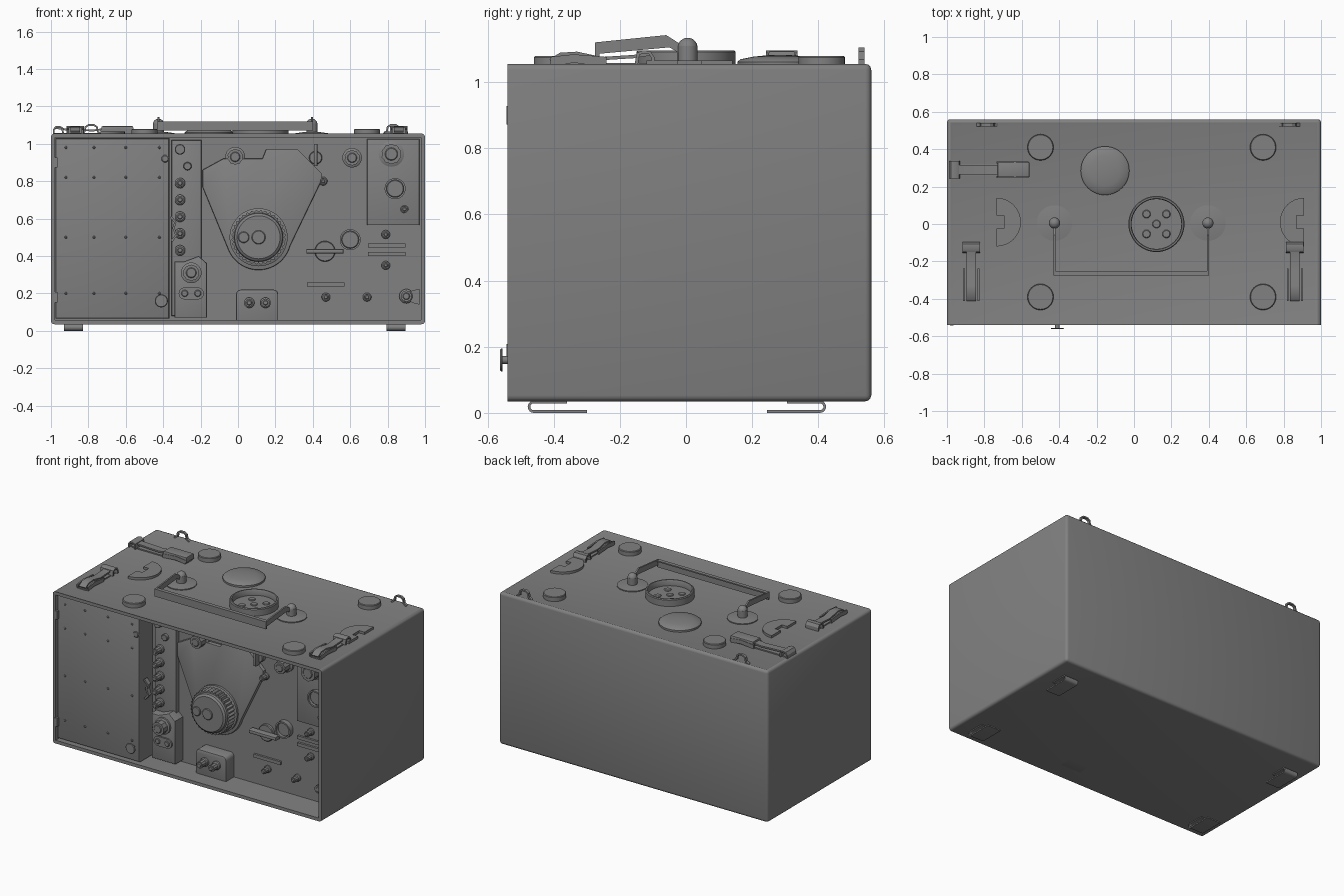
import bpy, bmesh
from math import sin, cos, pi, radians
from mathutils import Matrix, Vector

old = bpy.data.objects.get("Cube")
if old:
    bpy.data.objects.remove(old)

grey = bpy.data.materials.new("Dull grey metal")
grey.use_nodes = True
grey.diffuse_color = (0.22, 0.22, 0.22, 1)
grey.node_tree.nodes["Principled BSDF"].inputs["Base Color"].default_value = (0.22, 0.22, 0.22, 1)

# Working frames: local z points out of the front panel, out of the top, or along x
DEPTH = 0.19
FRONT = Matrix.Translation((0, -0.54 + DEPTH, 0)) @ Matrix.Rotation(pi / 2, 4, 'X')
DOOR = Matrix.Translation((0, -0.525, 0)) @ Matrix.Rotation(pi / 2, 4, 'X')
TOP = Matrix.Translation((0, 0, 1.049))
SIDE = Matrix(((0, 0, 1, 0), (1, 0, 0, 0), (0, 1, 0, 0), (0, 0, 0, 1)))


def finish(name, bm, frame=Matrix()):
    bmesh.ops.recalc_face_normals(bm, faces=bm.faces)
    mesh = bpy.data.meshes.new(name)
    bm.to_mesh(mesh)
    bm.free()
    mesh.transform(frame)
    mesh.materials.append(grey)
    mesh.shade_smooth()
    mesh.set_sharp_from_angle(angle=radians(32))
    ob = bpy.data.objects.new(name, mesh)
    bpy.context.collection.objects.link(ob)
    return ob


def prism(name, pts, h0, h1, frame, bevel=0):
    bm = bmesh.new()
    face = bm.faces.new([bm.verts.new((u, v, h0)) for u, v in pts])
    new = bmesh.ops.extrude_face_region(bm, geom=[face])["geom"]
    tops = [g for g in new if isinstance(g, bmesh.types.BMVert)]
    bmesh.ops.translate(bm, verts=tops, vec=(0, 0, h1 - h0))
    if bevel:
        rim = [e for e in bm.edges if all(v in tops for v in e.verts)]
        bmesh.ops.bevel(bm, geom=rim, offset=bevel, segments=2, profile=0.5, affect='EDGES')
    return finish(name, bm, frame)


def rect(u, v, w, h):
    return [(u - w/2, v - h/2), (u + w/2, v - h/2), (u + w/2, v + h/2), (u - w/2, v + h/2)]


def arc(u, v, r, a0, a1, n=16):
    return [(u + r*cos(radians(a0 + (a1 - a0)*i/n)), v + r*sin(radians(a0 + (a1 - a0)*i/n)))
            for i in range(n + 1)]


def lathe(name, u, v, profile, frame, n=32):
    bm = bmesh.new()
    verts = [bm.verts.new((r, 0, h)) for r, h in profile]
    edges = [bm.edges.new(p) for p in zip(verts, verts[1:])]
    bmesh.ops.spin(bm, geom=verts + edges, cent=(0, 0, 0), axis=(0, 0, 1), angle=2*pi, steps=n)
    bmesh.ops.remove_doubles(bm, verts=bm.verts, dist=0.0002)
    return finish(name, bm, frame @ Matrix.Translation((u, v, 0)))


def disc(name, u, v, r, h, frame, h0=0.0):
    return lathe(name, u, v, [(r, h0), (r, h - 0.004), (r - 0.004, h), (0, h)], frame)


def ring(name, u, v, r, t, h, frame):
    return lathe(name, u, v, [(r, 0), (r, h), (r - t, h), (r - t, 0)], frame)


def ribbon(name, path, width, t, frame):
    """Bent strip: offsets the path to both sides and extrudes across its width."""
    pts = [Vector(p) for p in path]
    left, right = [], []
    for i, p in enumerate(pts):
        d = (pts[min(i + 1, len(pts) - 1)] - pts[max(i - 1, 0)]).normalized()
        n = Vector((-d.y, d.x)) * t / 2
        left.append(p + n)
        right.append(p - n)
    return prism(name, left + right[::-1], -width/2, width/2, frame)


def knurled(name, u, v, r, h0, h1, frame, teeth):
    pts = [(u + r*k*cos(pi*i/teeth), v + r*k*sin(pi*i/teeth))
           for i in range(2*teeth) for k in [1 if i % 2 else 0.93]]
    return prism(name, pts, h0, h1, frame)


def knob(name, u, v, r, h, h0=0.0):
    lathe(name + "_skirt", u, v, [(r, h0), (r, h0 + h*0.2), (r*0.75, h0 + h*0.3), (0, h0 + h*0.3)], FRONT)
    knurled(name + "_grip", u, v, r*0.8, h0 + h*0.25, h0 + h, FRONT, 10)
    disc(name + "_cap", u, v, r*0.5, h0 + h + 0.005, FRONT, h0 + h*0.5)


# Case: rounded box, open front recess, shallow sunken top
bm = bmesh.new()
bmesh.ops.create_cube(bm, size=1, matrix=Matrix.Translation((0, 0.01, 0.545)) @ Matrix.Diagonal((2, 1.1, 1.02, 1)))
soft = [e for e in bm.edges if not all(v.co.y < -0.5 for v in e.verts)]
bmesh.ops.bevel(bm, geom=soft, offset=0.018, segments=3, profile=0.5, affect='EDGES')
bm.normal_update()
front = max(bm.faces, key=lambda f: -f.normal.y * f.calc_area())
bmesh.ops.inset_region(bm, faces=[front], thickness=0.022)
bmesh.ops.inset_region(bm, faces=[front], thickness=0.0, depth=0)
out = bmesh.ops.extrude_face_region(bm, geom=[front])["geom"]
bmesh.ops.translate(bm, verts=[g for g in out if isinstance(g, bmesh.types.BMVert)], vec=(0, DEPTH, 0))
bmesh.ops.delete(bm, geom=[front], context='FACES_ONLY')
bmesh.ops.dissolve_degenerate(bm, dist=0.0001, edges=bm.edges)
bm.normal_update()
top = max(bm.faces, key=lambda f: f.calc_center_median().z + f.calc_area())
bmesh.ops.inset_region(bm, faces=[top], thickness=0.025)
bmesh.ops.translate(bm, verts=list(top.verts), vec=(0, 0, -0.006))
finish("case", bm)

# Side compartment door with rivets, hinges and turn latch
prism("door", rect(-0.672, 0.547, 0.61, 0.965), 0.03, DEPTH - 0.015, FRONT, 0.012)
for z in (0.2, 0.5, 0.82, 0.98):
    for x in (-0.92, -0.77, -0.60, -0.42):
        disc("door_rivet", x, z, 0.007, 0.005, DOOR)
for z in (0.18, 0.9):
    prism("door_hinge", rect(-0.975, z, 0.02, 0.055), 0, 0.018, DOOR)
disc("door_latch_post", -0.41, 0.16, 0.012, 0.035, DOOR)
disc("door_latch", -0.41, 0.16, 0.035, 0.037, DOOR, 0.030)
disc("door_catch", -0.39, 0.92, 0.02, 0.006, DOOR)

# Control column beside the door
prism("column", rect(-0.275, 0.55, 0.16, 0.94), 0, 0.03, FRONT, 0.006)
prism("column_box", [(-0.34, 0.07), (-0.165, 0.07), (-0.165, 0.36), (-0.21, 0.4), (-0.29, 0.37), (-0.34, 0.37)],
      0, 0.085, FRONT, 0.008)
knob("column_knob", -0.25, 0.31, 0.055, 0.06, 0.085)
for z in (0.79, 0.70, 0.61, 0.52, 0.43):
    knob("terminal", -0.31, z, 0.028, 0.06, 0.03)
disc("top_terminal", -0.31, 0.97, 0.028, 0.07, FRONT)
disc("column_screw", -0.27, 0.88, 0.022, 0.05, FRONT)
prism("socket_plate", arc(-0.285, 0.2, 0.032, 90, 270) + arc(-0.215, 0.2, 0.032, -90, 90), 0.08, 0.095, FRONT)
for x in (-0.285, -0.215):
    disc("socket", x, 0.2, 0.018, 0.102, FRONT)
ribbon("cable_bracket", [(-0.36, 0.61), (-0.335, 0.58), (-0.345, 0.55), (-0.33, 0.51), (-0.355, 0.48)], 0.03, 0.012,
       FRONT @ Matrix.Translation((0, 0, 0.12)))

# Dial cover and main tuning knob
prism("dial_cover", [(-0.19, 0.86), (-0.19, 0.77)] + arc(0.11, 0.5, 0.175, 205, 345, 24)
      + [(0.45, 0.81), (0.45, 0.84), (0.32, 0.97), (0.15, 0.97), (0.13, 0.92), (-0.08, 0.92)], 0, 0.025, FRONT, 0.006)
lathe("dial_flange", 0.11, 0.5, [(0.155, 0.02), (0.155, 0.04), (0.13, 0.05), (0, 0.05)], FRONT, 48)
knurled("main_knob", 0.11, 0.5, 0.147, 0.045, 0.105, FRONT, 36)
lathe("main_knob_face", 0.11, 0.5, [(0.132, 0.1), (0.128, 0.12), (0.115, 0.13), (0, 0.13)], FRONT, 48)
disc("main_knob_hub", 0.11, 0.5, 0.037, 0.137, FRONT, 0.12)
disc("finger_rest", 0.03, 0.5, 0.03, 0.140, FRONT, 0.12)

# Right-hand plate, knobs, rings, screws and slots
prism("corner_plate", rect(0.83, 0.795, 0.28, 0.46), 0, 0.012, FRONT, 0.004)
for x, z, r in ((-0.015, 0.93, 0.053), (0.61, 0.925, 0.052), (0.82, 0.945, 0.068), (0.90, 0.185, 0.038)):
    knob("panel_knob", x, z, r, 0.08)
for x, z in ((0.84, 0.76), (0.60, 0.487)):
    ring("gauge_ring", x, z, 0.056, 0.01, 0.035, FRONT)
    disc("gauge_face", x, z, 0.047, 0.018, FRONT)
for x, z in ((0.89, 0.65), (0.79, 0.515), (0.79, 0.35), (0.47, 0.18), (0.69, 0.18), (0.455, 0.80)):
    knob("panel_screw", x, z, 0.023, 0.05)
for x, z in ((0.795, 0.457), (0.795, 0.41), (0.47, 0.247)):
    prism("label_strip", rect(x, z, 0.2, 0.022), 0, 0.014, FRONT)
disc("switch_base", 0.465, 0.425, 0.055, 0.02, FRONT)
prism("switch_lever", rect(0.465, 0.425, 0.2, 0.024), 0.018, 0.06, FRONT, 0.008)
disc("selector_base", 0.415, 0.925, 0.035, 0.03, FRONT)
prism("selector_pointer", rect(0.415, 0.94, 0.018, 0.12), 0.02, 0.07, FRONT, 0.005)
prism("corner_clip", [(0.88, 0.2), (0.97, 0.225), (0.97, 0.14), (0.93, 0.15)], 0, 0.02, FRONT)

# Lower connector box
prism("connector_box", [(-0.01, 0.035), (0.215, 0.035)] + arc(0.19, 0.195, 0.025, 0, 90, 4)
      + arc(0.015, 0.195, 0.025, 90, 180, 4), 0, 0.085, FRONT, 0.008)
for x in (0.06, 0.147):
    knob("connector", x, 0.15, 0.028, 0.06, 0.085)

# Top fittings: pads, domed cover, vented cup
for x in (-0.5, 0.69):
    for y in (-0.39, 0.41):
        disc("top_pad", x, y, 0.07, 0.03, TOP)
lathe("dome_cover", -0.155, 0.285, [(0.13, 0), (0.13, 0.012), (0.12, 0.02), (0.08, 0.028), (0.04, 0.032), (0, 0.033)], TOP, 48)
lathe("cup", 0.12, 0, [(0.15, 0), (0.15, 0.042), (0.145, 0.047), (0.137, 0.047), (0.133, 0.04), (0.133, 0.008), (0, 0.008)],
      TOP, 48)
for u, v in [(0, 0)] + arc(0, 0, 0.075, 45, 315, 3):
    disc("cup_stud", 0.12 + u, v, 0.022, 0.014, TOP)

# Half-moon plates with a square notch
for x, s in ((-0.735, 1), (0.91, -1)):
    pts = arc(0, 0, 0.13, -90, 90) + [(0, 0.035), (0.04, 0.035), (0.04, -0.035), (0, -0.035)]
    prism("half_moon_plate", [(x + s*u, v + 0.01) for u, v in pts], 0, 0.016, TOP)

# Carrying handle on two pivot posts
for x in (-0.425, 0.395):
    lathe("handle_washer", x, 0.005, [(0.095, 0), (0.095, 0.006), (0.04, 0.014), (0, 0.014)], TOP)
    lathe("handle_post", x, 0.005, [(0.03, 0), (0.03, 0.06)] + arc(0, 0.055, 0.03, 10, 90, 6), TOP, 20)
    prism("handle_arm", [(-0.27, 1.085), (-0.05, 1.105), (0.0, 1.075), (0.015, 1.095), (-0.06, 1.142), (-0.275, 1.12)],
          x - 0.005, x + 0.005, SIDE)
prism("handle_bar", [(-0.275, 1.12), (-0.25, 1.12), (-0.25, 1.112), (-0.262, 1.112), (-0.262, 1.07), (-0.275, 1.07)],
      -0.43, 0.40, SIDE)


# Toggle latches
def latch(frame, length):
    n = -length
    prism("latch_base", rect(n/2, 0, length, 0.06), 0, 0.008,
          frame @ Matrix.Rotation(pi/2, 4, 'X') @ Matrix.Rotation(-pi/2, 4, 'X') @ SWAP)
    ribbon("latch_strap", [(n, 0.015), (n + 0.03, 0.035), (n + 0.08, 0.038), (n*0.5, 0.022), (-0.06, 0.028), (-0.01, 0.036)],
           0.05, 0.01, frame)
    ribbon("latch_hook", [(-0.05, 0.004), (-0.045, 0.036), (-0.03, 0.042), (-0.01, 0.04), (0, 0.025), (0, 0.004)],
           0.095, 0.01, frame)
    for s in (-0.038, 0.038):
        ribbon("latch_cheek", [(n, 0.014), (n + 0.07, 0.022), (n + 0.17, 0.014)], 0.01, 0.026,
               frame @ Matrix.Translation((0, 0, s)))


SWAP = Matrix.Rotation(-pi / 2, 4, 'X')
for x in (-0.87, 0.86):
    latch(Matrix.Translation((x, -0.1, 1.049)) @ SIDE, 0.31)
latch(Matrix.Translation((-0.985, 0.29, 1.049)) @ Matrix.Rotation(pi / 2, 4, 'Z') @ SIDE, 0.42)
prism("latch_tray", rect(-0.645, 0.29, 0.17, 0.08), 0.01, 0.045, TOP, 0.006)

# Wire loops at the back edge
for x in (-0.785, 0.83):
    ribbon("strap_loop", [(x - 0.055, 1.05), (x - 0.035, 1.065), (x - 0.03, 1.09), (x - 0.015, 1.1), (x + 0.015, 1.1),
                          (x + 0.03, 1.09), (x + 0.035, 1.065), (x + 0.055, 1.05)], 0.018, 0.01,
           Matrix.Translation((0, 0.53, 0)) @ Matrix.Rotation(pi / 2, 4, 'X'))

# Bent strip feet
for x in (-0.88, 0.845):
    for y, s in ((-0.46, 1), (0.405, -1)):
        path = [(0.10, 0.033)] + arc(0, 0.0185, 0.0145, 90, 270, 8) + [(0.16, 0.004)]
        ribbon("foot", [(y + s*u, v) for u, v in path], 0.1, 0.008, Matrix.Translation((x, 0, 0)) @ SIDE)
